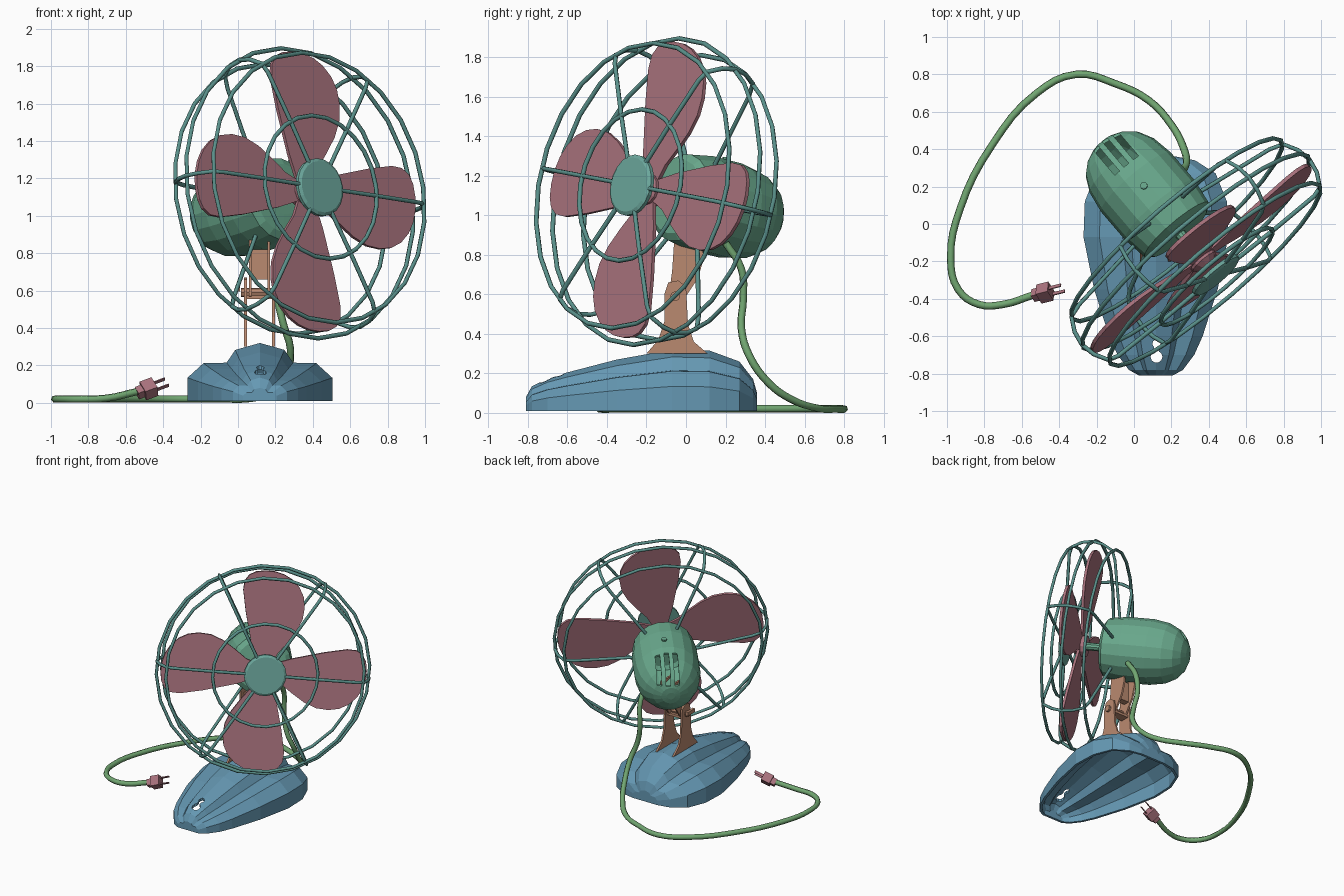
import bpy, bmesh, math
from mathutils import Matrix, Vector

if "Cube" in bpy.data.objects:
    bpy.data.objects.remove(bpy.data.objects["Cube"], do_unlink=True)


def material(name, code):
    lin = lambda c: c / 12.92 if c < 0.04 else ((c + 0.055) / 1.055) ** 2.4
    col = [lin(int(code[i:i + 2], 16) / 255) for i in (0, 2, 4)] + [1]
    m = bpy.data.materials.new(name)
    m.use_nodes = True
    m.diffuse_color = col
    m.node_tree.nodes["Principled BSDF"].inputs["Base Color"].default_value = col
    return m


BLUE = material("base blue", "6598B3")
GREEN = material("motor green", "69A88C")
TEAL = material("cage teal", "5A918B")
CAP = material("cap teal", "6CA89D")
RED = material("blade red", "AA737E")
ORANGE = material("bracket orange", "BA8A70")
CORD = material("cord green", "72A772")

# Fan head frame: x across the fan, y up, z forward along the shaft
TILT = math.radians(11)
across = Vector((0.76, 0.65, 0)).normalized()
axis = Vector((across.y * math.cos(TILT), -across.x * math.cos(TILT), math.sin(TILT)))
up = axis.cross(across)
HEAD = Matrix((across, up, axis)).transposed().to_4x4()
HEAD.translation = (0.33, -0.15, 1.12)


def finish(name, bm, mat, matrix=Matrix()):
    bmesh.ops.recalc_face_normals(bm, faces=bm.faces)
    bm.transform(matrix)
    me = bpy.data.meshes.new(name)
    bm.to_mesh(me)
    bm.free()
    me.materials.append(mat)
    ob = bpy.data.objects.new(name, me)
    bpy.context.scene.collection.objects.link(ob)
    return ob


def loft(bm, rings, closed):
    """Join rows of points with quads and cap both ends."""
    rows = [[bm.verts.new(p) for p in ring] for ring in rings]
    n = len(rows[0])
    for a, b in zip(rows, rows[1:]):
        for i in range(n if closed else n - 1):
            j = (i + 1) % n
            bm.faces.new((a[i], a[j], b[j], b[i]))
    bm.faces.new(rows[0])
    bm.faces.new(rows[-1])


def lathe(name, profile, sides, mat, matrix=HEAD):
    bm = bmesh.new()
    loft(bm, [[(r * math.cos(k * math.tau / sides), r * math.sin(k * math.tau / sides), d)
               for k in range(sides)] for d, r in profile], True)
    return finish(name, bm, mat, matrix)


def box(name, centre, size, mat, matrix=Matrix()):
    bm = bmesh.new()
    bmesh.ops.create_cube(bm, size=1)
    return finish(name, bm, mat, matrix @ Matrix.Translation(centre) @ Matrix.Diagonal((*size, 1)))


def plate(name, outline, thick, mat, matrix):
    """Flat outline in xy, thickened both ways along z."""
    bm = bmesh.new()
    loft(bm, [[(x, y, z) for x, y in outline] for z in (-thick / 2, thick / 2)], True)
    return finish(name, bm, mat, matrix)


def tube(name, points, radius, mat, cyclic=False, matrix=Matrix(), smooth=False):
    cu = bpy.data.curves.new(name, "CURVE")
    cu.dimensions = "3D"
    cu.bevel_depth = radius
    cu.bevel_resolution = 1
    cu.use_fill_caps = True
    cu.resolution_u = 4
    sp = cu.splines.new("BEZIER" if smooth else "POLY")
    pts = sp.bezier_points if smooth else sp.points
    pts.add(len(points) - 1)
    for p, co in zip(pts, points):
        co = matrix @ Vector(co)
        if smooth:
            p.co = co
            p.handle_left_type = p.handle_right_type = "AUTO"
        else:
            p.co = (*co, 1)
    sp.use_cyclic_u = cyclic
    cu.materials.append(mat)
    ob = bpy.data.objects.new(name, cu)
    bpy.context.scene.collection.objects.link(ob)
    bpy.ops.object.select_all(action="DESELECT")
    ob.select_set(True)
    bpy.context.view_layer.objects.active = ob
    bpy.ops.object.convert(target="MESH")
    return ob


def hollow_and_cut(ob, thick, cutters):
    bpy.context.view_layer.objects.active = ob
    mod = ob.modifiers.new("shell", "SOLIDIFY")
    mod.thickness = thick
    bpy.ops.object.modifier_apply(modifier=mod.name)
    for c in cutters:
        c.hide_render = True
        mod = ob.modifiers.new("cut", "BOOLEAN")
        mod.operation = "DIFFERENCE"
        mod.object = c
        bpy.ops.object.modifier_apply(modifier=mod.name)
        bpy.data.objects.remove(c, do_unlink=True)


# Base: stepped hollow shell, lofted front to back
half = [(1, 0), (1, 0.4), (0.78, 0.65), (0.46, 0.66), (0.34, 0.88)]
section = half + [(0, 1)] + [(-x, z) for x, z in reversed(half)]
stations = [(-0.81, 0.09, 0.07), (-0.78, 0.145, 0.125), (-0.7, 0.205, 0.165), (-0.6, 0.25, 0.195),
            (-0.35, 0.33, 0.26), (-0.07, 0.387, 0.31), (0.12, 0.38, 0.305), (0.27, 0.32, 0.25),
            (0.34, 0.21, 0.16), (0.36, 0.11, 0.09)]
bm = bmesh.new()
loft(bm, [[(0.117 + w * x, y, 0.01 + h * z) for x, z in section] for y, w, h in stations], False)
base = finish("base", bm, BLUE)
keyhole = [lathe("keyhole_cutter", [(0, r), (0.5, r)], 10, BLUE, Matrix.Translation((0.12, y, 0)))
           for y, r in ((-0.64, 0.022), (-0.71, 0.032))]
keyhole.append(box("keyhole_slot_cutter", (0.12, -0.675, 0.25), (0.025, 0.07, 0.5), BLUE))
hollow_and_cut(base, 0.02, keyhole)

# Bracket: two flared legs, cross bolt, wing nut and upper arm
leg = [(-0.2, 0.3), (0.11, 0.3), (0.04, 0.36), (0.01, 0.45), (0.0, 0.64), (-0.04, 0.67),
       (-0.09, 0.66), (-0.11, 0.6), (-0.11, 0.46), (-0.14, 0.37)]
arm = [(-0.09, 0.57), (-0.02, 0.56), (0.06, 0.68), (0.09, 0.78), (0.08, 0.87), (-0.06, 0.87),
       (-0.07, 0.72)]
SIDE = Matrix(((0, 0, 1, 0), (1, 0, 0, 0), (0, 1, 0, 0), (0, 0, 0, 1)))
for side, s in (("right", -1), ("left", 1)):
    plate(side + "_leg", leg, 0.014, ORANGE, Matrix.Translation((0.115 + s * 0.075, 0, 0)) @ SIDE)
    plate(side + "_arm", arm, 0.014, ORANGE, Matrix.Translation((0.115 + s * 0.05, 0, 0)) @ SIDE)
BOLT = Matrix.Translation((0.115, -0.055, 0.59)) @ SIDE
lathe("cross_bolt", [(-0.1, 0.025), (0.1, 0.025)], 8, ORANGE, BOLT)
box("wing_nut", (0, -0.055, 0.61), (0.02, 0.09, 0.03), ORANGE)
box("leg_bridge", (0.115, -0.05, 0.565), (0.14, 0.07, 0.02), ORANGE)
box("arm_bridge", (0.115, 0.0, 0.74), (0.1, 0.05, 0.16), ORANGE)

# Motor housing with rear vents
motor = lathe("motor_housing", [(-0.13, 0.09), (-0.135, 0.19), (-0.16, 0.225), (-0.3, 0.245),
                                (-0.5, 0.245), (-0.62, 0.225), (-0.7, 0.185), (-0.75, 0.13),
                                (-0.777, 0.07), (-0.782, 0.03)], 18, GREEN)
vents = [box("vent_cutter", (x, 0.18, -0.7), (0.034, 0.2, 0.28), GREEN, HEAD)
         for x in (-0.045, 0.02, 0.085)]
hollow_and_cut(motor, 0.015, vents)
lathe("motor_shaft", [(-0.15, 0.03), (0.1, 0.03)], 10, GREEN)
lathe("oil_cap", [(0.22, 0.02), (0.255, 0.02)], 8, GREEN,
      HEAD @ Matrix.Translation((0.02, 0, -0.41)) @ Matrix.Rotation(-math.pi / 2, 4, "X"))

# Four blades on a hub
blade = [(0.05, 0.05), (0.2, 0.09), (0.45, 0.135), (0.62, 0.155), (0.69, 0.145), (0.735, 0.11),
         (0.757, 0.06), (0.763, -0.01), (0.755, -0.08), (0.73, -0.15), (0.69, -0.21), (0.63, -0.262),
         (0.56, -0.292), (0.48, -0.3), (0.39, -0.285), (0.3, -0.24), (0.21, -0.17), (0.13, -0.1),
         (0.05, -0.06)]
for i in range(4):
    turn = Matrix.Rotation(math.radians(90 * i - 1.5), 4, "Z")
    plate("blade_%d" % (i + 1), blade, 0.02, RED, HEAD @ Matrix.Translation((0, 0, 0.045)) @ turn)
lathe("blade_hub", [(0.0, 0.08), (0.07, 0.08), (0.1, 0.05)], 12, RED)

# Wire cage: three rim rings, inner ring, wrapped spokes and front cap
WIRE = 0.012
for name, r, d in (("front_rim", 0.735, 0.16), ("middle_rim", 0.79, 0), ("rear_rim", 0.735, -0.16),
                   ("inner_ring", 0.39, 0.175)):
    ring = [(r * math.cos(k * math.tau / 24), r * math.sin(k * math.tau / 24), d) for k in range(24)]
    tube(name, ring, WIRE, TEAL, True, HEAD)
spoke = [(0.1, 0.17), (0.4, 0.175), (0.68, 0.172), (0.735, 0.155), (0.775, 0.08), (0.79, 0),
         (0.775, -0.08), (0.735, -0.155), (0.66, -0.18), (0.23, -0.24)]
for i in range(6):
    turn = Matrix.Rotation(math.radians(60 * i - 7), 4, "Z")
    tube("spoke_%d" % (i + 1), [(r, 0, d) for r, d in spoke], WIRE, TEAL, False, HEAD @ turn)
lathe("cage_cap", [(0.155, 0.157), (0.175, 0.157), (0.185, 0.14)], 20, CAP)

# Power cord
cord = [(0.23, 0.2, 0.86), (0.22, 0.28, 0.73), (0.21, 0.29, 0.58), (0.24, 0.28, 0.43),
        (0.28, 0.32, 0.29), (0.26, 0.42, 0.15), (0.2, 0.53, 0.07), (0.08, 0.66, 0.025),
        (-0.1, 0.75, 0.02), (-0.31, 0.8, 0.02), (-0.52, 0.7, 0.02), (-0.76, 0.42, 0.02),
        (-0.93, 0.08, 0.02), (-0.98, -0.18, 0.02), (-0.94, -0.35, 0.02), (-0.83, -0.43, 0.02),
        (-0.7, -0.43, 0.025), (-0.54, -0.38, 0.06)]
tube("power_cord", cord, 0.02, CORD, smooth=True)

# Plug with two prongs
PLUG = (Matrix.Translation((-0.49, -0.37, 0.07)) @ Matrix.Rotation(math.radians(14), 4, "Z")
        @ Matrix.Rotation(math.radians(-20), 4, "Y") @ Matrix.Rotation(math.radians(45), 4, "X"))
box("plug_body", (0.015, 0, 0), (0.07, 0.08, 0.07), RED, PLUG)
box("plug_neck", (-0.035, 0, 0), (0.04, 0.05, 0.05), RED, PLUG)
for side, s in (("left", 1), ("right", -1)):
    box(side + "_prong", (0.08, s * 0.025, 0), (0.08, 0.006, 0.02), RED, PLUG)
